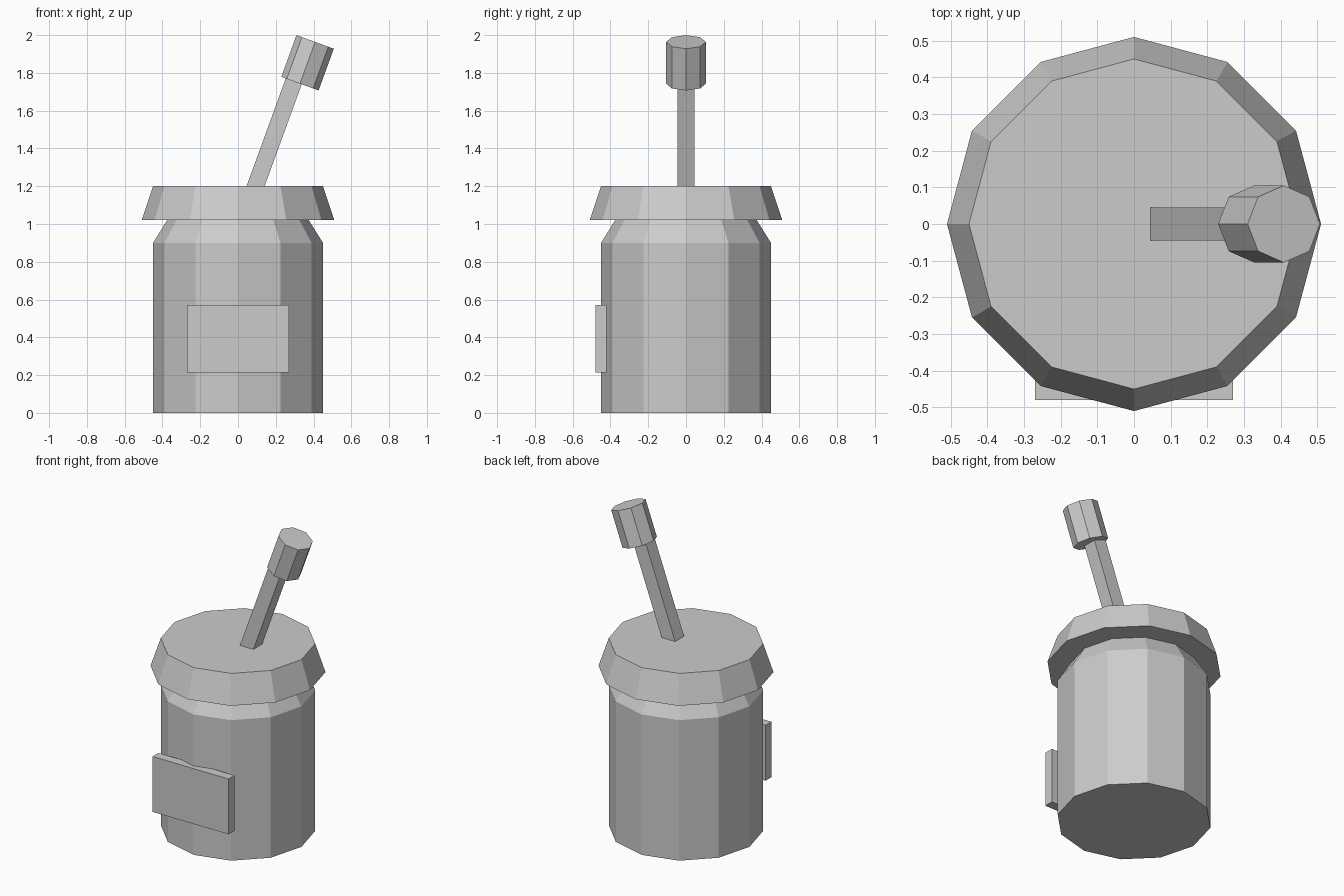
import bpy, bmesh, math
from mathutils import Matrix, Vector

if "Cube" in bpy.data.objects:
    bpy.data.objects.remove(bpy.data.objects["Cube"])

grey = bpy.data.materials.new("plain grey")
grey.diffuse_color = (0.6, 0.6, 0.6, 1)
grey.use_nodes = True
grey.node_tree.nodes["Principled BSDF"].inputs["Base Color"].default_value = grey.diffuse_color


def finish(name, bm):
    bmesh.ops.recalc_face_normals(bm, faces=bm.faces[:])
    mesh = bpy.data.meshes.new(name)
    bm.to_mesh(mesh)
    bm.free()
    mesh.materials.append(grey)
    obj = bpy.data.objects.new(name, mesh)
    bpy.context.collection.objects.link(obj)
    return obj


def lathe(name, profile, sides):
    """Closed faceted solid from (radius, height) pairs, corners on the axes."""
    bm = bmesh.new()
    rings = [[bm.verts.new((r * math.cos(math.tau * i / sides),
                            r * math.sin(math.tau * i / sides), z))
              for i in range(sides)] for r, z in profile]
    for low, high in zip(rings, rings[1:]):
        for i in range(sides):
            j = (i + 1) % sides
            bm.faces.new((low[i], low[j], high[j], high[i]))
    bm.faces.new(rings[0][::-1])
    bm.faces.new(rings[-1])
    return finish(name, bm)


def box(name, low, high):
    low, high = Vector(low), Vector(high)
    bm = bmesh.new()
    bmesh.ops.create_cube(bm, size=1, matrix=Matrix.Translation((low + high) / 2)
                          @ Matrix.Diagonal((*(high - low), 1)))
    return finish(name, bm)


# Container with a tapered shoulder, and the flared lid on it
lathe("container", [(0.45, 0), (0.45, 0.9), (0.375, 1.02)], 12)
lathe("lid", [(0.51, 1.02), (0.45, 1.2)], 12)

# Flat plate on the front
box("front_plate", (-0.27, -0.48, 0.215), (0.27, -0.42, 0.57))

# Leaning square stem and its eight-sided tip
lean = Matrix.Rotation(math.radians(20), 4, 'Y')
stem = box("stem", (-0.045, -0.045, -0.06), (0.045, 0.045, 0.66))
stem.matrix_world = Matrix.Translation((0.093, 0, 1.2)) @ lean
tip = lathe("stem_tip", [(0.105, 0), (0.105, 0.235)], 8)
tip.matrix_world = Matrix.Translation((0.328, 0, 1.743)) @ lean
